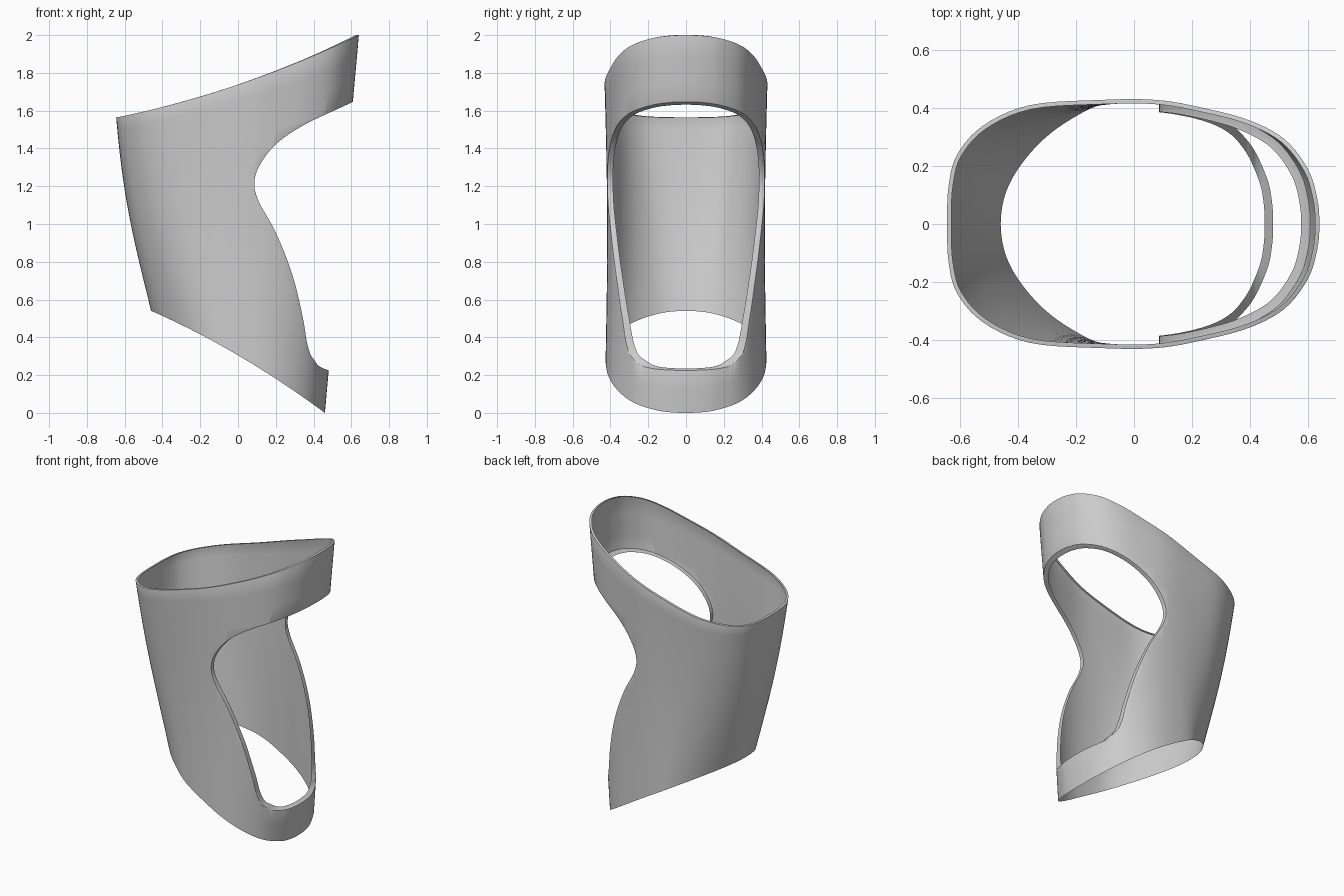
import bpy, bmesh, math
from mathutils import Vector
from mathutils.geometry import interpolate_bezier

if "Cube" in bpy.data.objects:
    bpy.data.objects.remove(bpy.data.objects["Cube"])

# Half outlines of the sleeve (x, y), from back to front
TOP = [(-.645, 0), (-.64, .13), (-.61, .24), (-.52, .34), (-.36, .41), (-.12, .428), (.08, .428),
       (.25, .398), (.4, .357), (.52, .292), (.6, .19), (.632, .09), (.64, 0)]
BOTTOM = [(-.46, 0), (-.445, .10), (-.40, .19), (-.32, .285), (-.22, .36), (-.1, .415), (.07, .425),
          (.2, .405), (.31, .35), (.39, .27), (.44, .16), (.456, .08), (.46, 0)]
# Window outline in the front view (x, z), from upper to lower front edge
WINDOW = [(.80, 1.75), (.615, 1.65), (.36, 1.53), (.21, 1.43), (.12, 1.32), (.087, 1.22), (.11, 1.12),
          (.20, .955), (.285, .74), (.34, .52), (.368, .36), (.40, .285), (.48, .225), (.80, .17)]


def bottom_z(x):
    return .305 - .587 * x - .165 * x ** 2


def smooth(points, steps, closed):
    """Spline through points."""
    p = [Vector((a, b, 0)) for a, b in points]
    n = len(p)
    at = lambda i: p[i % n] if closed else p[max(0, min(n - 1, i))]
    out = []
    for i in range(n if closed else n - 1):
        a, b = at(i), at(i + 1)
        out += interpolate_bezier(a, a + (b - at(i - 1)) / 6, b - (at(i + 2) - a) / 6, b, steps + 1)[:-1]
    return out if closed else out + [p[-1]]


def loop(half):
    return smooth(half + [(x, -y) for x, y in half[-2:0:-1]], 5, True)


def make_object(name, bm):
    bmesh.ops.recalc_face_normals(bm, faces=bm.faces)
    me = bpy.data.meshes.new(name)
    bm.to_mesh(me)
    bm.free()
    ob = bpy.data.objects.new(name, me)
    bpy.context.collection.objects.link(ob)
    return ob


# Sleeve wall lofted between the slanted bottom and top outlines
bm = bmesh.new()
ROWS = 16
rings = []
for r in range(ROWS + 1):
    t = r / ROWS
    ring = []
    for lo, hi in zip(loop(BOTTOM), loop(TOP)):
        z0 = bottom_z(lo.x)
        z1 = 1.738 + .34 * hi.x + .108 * hi.x ** 2
        p = lo.lerp(hi, t)
        bulge = math.sin(math.pi * t)
        p.x -= .025 * bulge * max(0, -p.x / .55)
        p.y *= 1 - .025 * bulge
        ring.append(bm.verts.new((p.x, p.y, max(0, z0 + (z1 - z0) * t))))
    rings.append(ring)
for a, b in zip(rings, rings[1:]):
    for i in range(len(a)):
        j = (i + 1) % len(a)
        bm.faces.new((a[i], a[j], b[j], b[i]))
# Normals must face outward so the wall thickens inward
sleeve = make_object("sleeve", bm)
me = sleeve.data
if sum(f.normal.dot(Vector((f.center.x, f.center.y, 0))) for f in me.polygons) < 0:
    me.flip_normals()
# Narrower lip along the top rim
count, per = len(me.vertices), len(rings[0])
group = sleeve.vertex_groups.new(name="lip")
group.add(list(range(count - per)), 1.0, 'REPLACE')
group.add(list(range(count - per, count)), .5, 'REPLACE')

# Window cutter
bm = bmesh.new()
face = bm.faces.new([bm.verts.new((p.x, -1, p.y)) for p in smooth(WINDOW, 6, False)])
ext = bmesh.ops.extrude_face_region(bm, geom=[face])
bmesh.ops.translate(bm, vec=(0, 2, 0), verts=[v for v in ext["geom"] if isinstance(v, bmesh.types.BMVert)])
cutter = make_object("window_cutter", bm)
cutter.hide_render = True

# Wall thickness and window
m = sleeve.modifiers.new("wall", 'SOLIDIFY')
m.thickness, m.offset, m.vertex_group = .03, -1, "lip"
m = sleeve.modifiers.new("window", 'BOOLEAN')
m.operation, m.solver, m.object = 'DIFFERENCE', 'EXACT', cutter
bpy.ops.object.select_all(action='DESELECT')
sleeve.select_set(True)
bpy.context.view_layer.objects.active = sleeve
bpy.ops.object.convert(target='MESH')
bpy.data.objects.remove(cutter)


# Drop the inner wall and bottom rim: a thin sheet with inturned lips remains
def hidden(f):
    c, n = f.calc_center_median(), f.normal
    out = Vector((c.x - max(-.3, min(.2, c.x)), c.y, 0)).normalized()
    return n.dot(out) < -.6 or (n.z < -.5 and c.z < bottom_z(c.x) + .04)


bm = bmesh.new()
bm.from_mesh(sleeve.data)
bmesh.ops.delete(bm, geom=[f for f in bm.faces if hidden(f)], context='FACES')
bm.to_mesh(sleeve.data)
bm.free()

# Softened rims
m = sleeve.modifiers.new("rims", 'BEVEL')
m.width, m.segments, m.limit_method, m.angle_limit = .006, 2, 'ANGLE', math.radians(50)
bpy.ops.object.convert(target='MESH')
bpy.ops.object.shade_smooth_by_angle(angle=math.radians(35))
